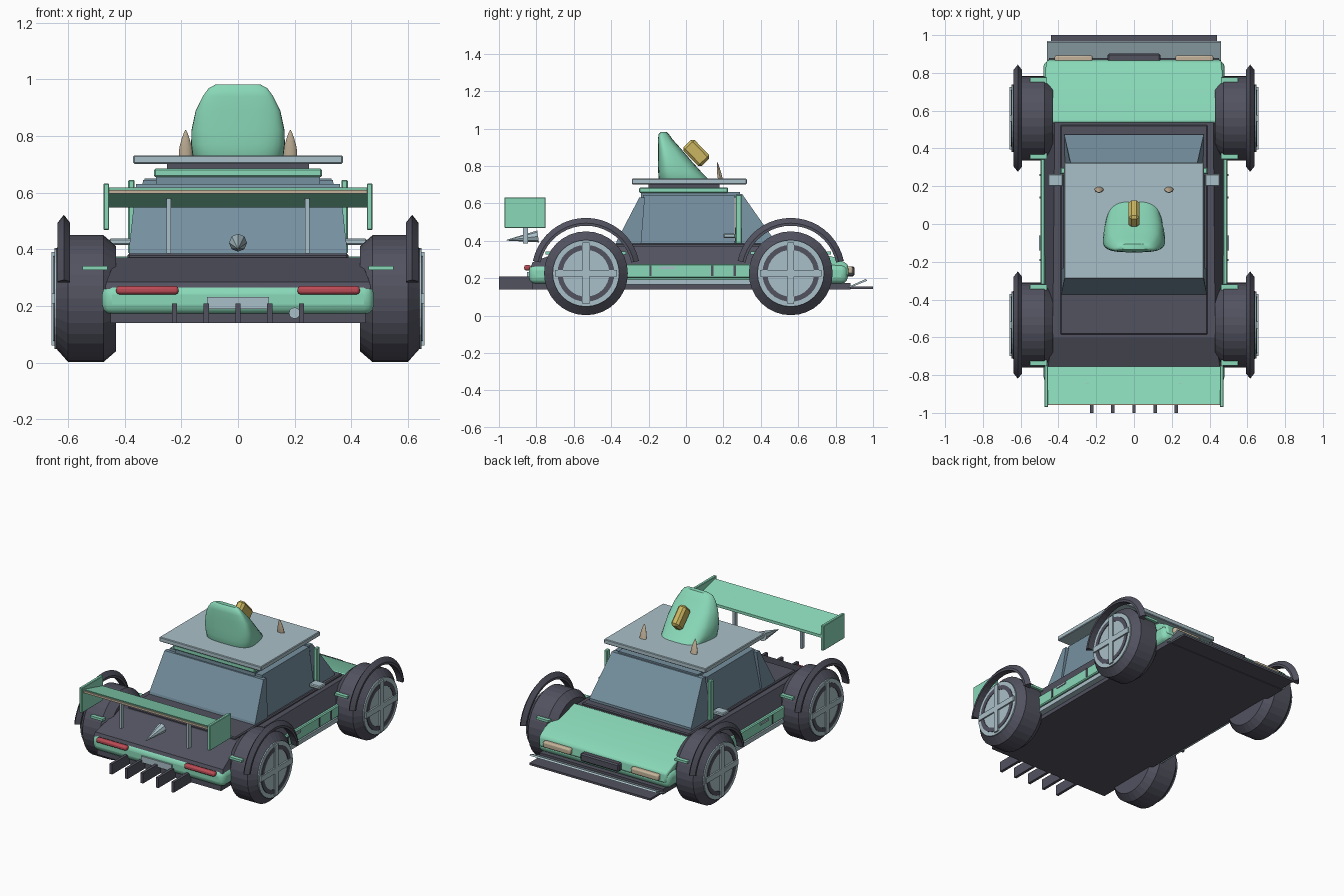
import bpy, bmesh, math
from mathutils import Matrix

if "Cube" in bpy.data.objects:
    bpy.data.objects.remove(bpy.data.objects["Cube"])


def mat(name, r, g, b):
    m = bpy.data.materials.new(name)
    m.diffuse_color = (r, g, b, 1)
    m.use_nodes = True
    m.node_tree.nodes["Principled BSDF"].inputs["Base Color"].default_value = m.diffuse_color
    return m


MINT = mat("mint paint", .25, .69, .48)
DARK = mat("dark slate", .085, .085, .118)
GLASS = mat("blue glass", .18, .28, .35)
LIGHT = mat("pale steel", .40, .53, .58)
TAN = mat("tan", .55, .45, .32)
GOLD = mat("gold", .60, .47, .12)
RED = mat("red lamp", .50, .07, .09)


def finish(name, bm, m, smooth=False, bevel=0, seg=1):
    bmesh.ops.recalc_face_normals(bm, faces=bm.faces[:])
    me = bpy.data.meshes.new(name)
    bm.to_mesh(me)
    bm.free()
    me.materials.append(m)
    ob = bpy.data.objects.new(name, me)
    bpy.context.collection.objects.link(ob)
    if bevel:
        mod = ob.modifiers.new("bevel", 'BEVEL')
        mod.width, mod.segments = bevel, seg
    if smooth:
        bpy.context.view_layer.objects.active = ob
        ob.select_set(True)
        bpy.ops.object.shade_smooth_by_angle(angle=math.radians(40))
        ob.select_set(False)
    return ob


def box(name, x, y, z, m, bevel=0, seg=1, tilt=0):
    """Box from (min, max) ranges, tilted about x in degrees."""
    bm = bmesh.new()
    mid = [(a + b) / 2 for a, b in (x, y, z)]
    size = [abs(b - a) for a, b in (x, y, z)]
    M = (Matrix.Translation(mid) @ Matrix.Rotation(math.radians(tilt), 4, 'X')
         @ Matrix.Diagonal((*size, 1)))
    bmesh.ops.create_cube(bm, size=1, matrix=M)
    return finish(name, bm, m, seg > 1, bevel, seg)


def pair(name, x, *args, **kw):
    """The same box on both sides."""
    box(name + "_right", x, *args, **kw)
    box(name + "_left", (-x[1], -x[0]), *args, **kw)


def loft(name, rings, m, smooth=False, bevel=0, seg=1):
    """Skin between rings of points, capped at both ends."""
    bm = bmesh.new()
    vs = [[bm.verts.new(p) for p in r] for r in rings]
    n = len(vs[0])
    for a, b in zip(vs, vs[1:]):
        for i in range(n):
            j = (i + 1) % n
            bm.faces.new((a[i], a[j], b[j], b[i]))
    bm.faces.new(vs[0])
    bm.faces.new(vs[-1])
    return finish(name, bm, m, smooth, bevel, seg)


def section(name, pts, m, **kw):
    """Side profile of (y, z, half width) points, spanned across x."""
    return loft(name, [[(s * w, y, z) for y, z, w in pts] for s in (-1, 1)], m, **kw)


def revolve(name, prof, cy, cz, sx, m, n=32, a0=0, a1=360):
    """Closed (x, radius) profile turned about an axle along x."""
    bm = bmesh.new()
    full = a1 - a0 >= 360
    rows = []
    for i in range(n if full else n + 1):
        a = math.radians(a0 + (a1 - a0) * i / n)
        rows.append([bm.verts.new((sx * x, cy + r * math.cos(a), cz + r * math.sin(a)))
                     for x, r in prof])
    k = len(prof)
    for i in range(n):
        p, q = rows[i], rows[(i + 1) % len(rows)]
        for j in range(k):
            bm.faces.new((p[j], p[(j + 1) % k], q[(j + 1) % k], q[j]))
    if not full:
        bm.faces.new(rows[0])
        bm.faces.new(rows[-1])
    return finish(name, bm, m)


def cone(name, loc, r1, r2, h, m, rot=None, n=12, smooth=True):
    bm = bmesh.new()
    M = Matrix.Translation(loc) @ (rot or Matrix())
    bmesh.ops.create_cone(bm, cap_ends=True, segments=n, radius1=r1, radius2=r2,
                          depth=h, matrix=M)
    return finish(name, bm, m, smooth)


# Lower body
box("floor_pan", (-.45, .45), (-.82, .88), (.14, .175), DARK)
box("lower_body", (-.48, .48), (-.84, .865), (.17, .275), MINT, bevel=.035, seg=3)
pair("side_band", (.47, .495), (-.34, .37), (.20, .275), MINT, bevel=.006)
pair("side_sill", (.45, .49), (-.34, .37), (.165, .192), LIGHT)
for i, y in enumerate((-.19, .14, .26)):
    pair(f"band_divider_{i}", (.49, .499), (y - .006, y + .006), (.212, .268), DARK)
pair("door_handle", (.49, .502), (-.14, -.06), (.25, .263), LIGHT)

# Upper body
section("dark_deck", [(-.83, .26, .47), (.54, .26, .48), (.54, .372, .42),
                      (-.6, .372, .43), (-.82, .285, .465)], DARK)
box("deck_panel", (-.39, .39), (-.585, .525), (.36, .385), DARK, bevel=.006)
section("hood", [(.535, .24, .48), (.535, .378, .46), (.80, .31, .475),
                 (.865, .275, .465), (.872, .21, .46)], MINT, bevel=.012, seg=2, smooth=True)

# Cabin: box plus leaning front and rear glass
section("side_glass", [(-.25, .38, .375), (.26, .38, .375), (.26, .645, .335),
                       (-.23, .645, .335)], GLASS)
section("windshield", [(.26, .38, .365), (.475, .38, .37), (.475, .40, .37),
                       (.30, .65, .33), (.27, .65, .33)], GLASS)
section("rear_glass", [(-.24, .38, .385), (-.375, .38, .385), (-.37, .40, .385),
                       (-.25, .63, .36), (-.22, .63, .36)], GLASS)
box("cabin_top", (-.29, .29), (-.24, .29), (.63, .66), GLASS)
pair("door_pillar", (.365, .388), (.265, .298), (.385, .645), MINT, bevel=.004)
pair("side_mirror", (.375, .455), (.20, .265), (.415, .438), LIGHT, bevel=.005)

# Roof stack
box("roof_base", (-.296, .296), (-.25, .225), (.655, .685), MINT, bevel=.005)
box("roof_core", (-.25, .25), (-.2, .18), (.68, .705), DARK)
box("roof_plate", (-.37, .37), (-.29, .325), (.702, .732), LIGHT, bevel=.004)

# Rounded roof hump
rings = []
for z, y0, y1, hw in ((.69, -.13, .13, .14), (.72, -.145, .13, .160), (.77, -.149, .08, .166),
                      (.82, -.15, .035, .165), (.89, -.15, -.025, .150),
                      (.94, -.15, -.07, .125), (.968, -.147, -.09, .105),
                      (.982, -.135, -.105, .08)):
    ring = []
    for i in range(32):
        c, s = math.cos(math.tau * i / 32), math.sin(math.tau * i / 32)
        u = math.copysign(abs(c) ** .62, c)
        v = math.copysign(abs(s) ** .62, s)
        ring.append((hw * u * (1 - .14 * (v + .3)), (y0 + y1) / 2 + v * (y1 - y0) / 2, z))
    rings.append(ring)
loft("roof_hump", rings, MINT, smooth=True)
box("gold_bar", (-.028, .028), (-.015, .125), (.828, .911), GOLD, bevel=.014, tilt=-46)

# Roof horns
for sx in (-1, 1):
    prof = ((.72, .025), (.76, .022), (.79, .014), (.81, .007), (.822, .001))
    loft("roof_horn", [[(sx * .185 + r * math.cos(math.tau * i / 10),
                         .185 - (z - .72) * .18 + .55 * r * math.sin(math.tau * i / 10), z)
                        for i in range(10)] for z, r in prof], TAN, smooth=True)

# Rear wing
section("wing_plane", [(-.755, .548, .465), (-.95, .602, .465), (-.953, .618, .465),
                       (-.755, .566, .465)], MINT)
box("wing_trim", (-.465, .465), (-.958, -.95), (.597, .61), TAN)
pair("wing_endplate", (.455, .475), (-.97, -.75), (.468, .632), MINT, bevel=.003)
pair("wing_strut", (.237, .252), (-.872, -.845), (.385, .59), LIGHT)
cone("tail_spike", (0, -.875, .413), .032, .002, .17, LIGHT,
     Matrix.Rotation(math.radians(97), 4, 'X'), n=8)

# Rear details
for sx in (-1, 1):
    box("tail_lamp", (sx * .32 - .11, sx * .32 + .11), (-.865, -.83), (.241, .27), RED,
        bevel=.01, seg=2)
box("rear_plate", (-.11, .11), (-.849, -.835), (.19, .232), LIGHT)
cone("exhaust_pipe", (.2, -.84, .175), .02, .02, .06, LIGHT,
     Matrix.Rotation(math.pi / 2, 4, 'X'))
for i in range(5):
    x = (i - 2) * .112
    box(f"diffuser_fin_{i}", (x - .009, x + .009), (-1, -.81), (.14, .208), DARK)

# Front details
for sx in (-1, 1):
    box("headlamp", (sx * .32 - .1, sx * .32 + .1), (.85, .893), (.222, .262), TAN,
        bevel=.01, seg=2)
box("front_grille", (-.14, .14), (.85, .902), (.21, .262), DARK, bevel=.008)
box("front_splitter", (-.44, .44), (.845, 1), (.143, .156), DARK)
section("splitter_flap", [(.86, .15, .46), (.88, .15, .46), (.97, .187, .46),
                          (.96, .195, .46)], LIGHT)

# Wheels and arched guards
TYRE = [(.43, .05), (.43, .185), (.475, .224), (.60, .224), (.643, .175), (.643, .05)]
GUARD = [(.593, .248), (.593, .262), (.615, .290), (.637, .262), (.637, .248)]
for cy, end in ((-.535, "rear"), (.56, "front")):
    for sx, side in ((-1, "left"), (1, "right")):
        tag, cz = f"{end}_{side}", .226
        revolve("tyre_" + tag, TYRE, cy, cz, sx, DARK)
        revolve("rim_" + tag, [(.60, .002), (.60, .178), (.648, .178), (.648, .002)],
                cy, cz, sx, LIGHT)
        revolve("rim_gap_" + tag, [(.64, .125), (.64, .152), (.652, .152), (.652, .125)],
                cy, cz, sx, DARK)
        xr = sorted((sx * .64, sx * .658))
        box("spoke_up_" + tag, xr, (cy - .018, cy + .018), (cz - .165, cz + .165), LIGHT)
        box("spoke_across_" + tag, xr, (cy - .165, cy + .165), (cz - .018, cz + .018), LIGHT)
        revolve("guard_" + tag, GUARD, cy, cz + .006, sx, DARK, 20, 12, 168)
        # Guard brackets
        for k in (-1, 1):
            y = cy + k * .2
            box("bracket_" + tag, sorted((sx * .46, sx * .55)), (y - .015, y + .015),
                (.327, .342), MINT)
